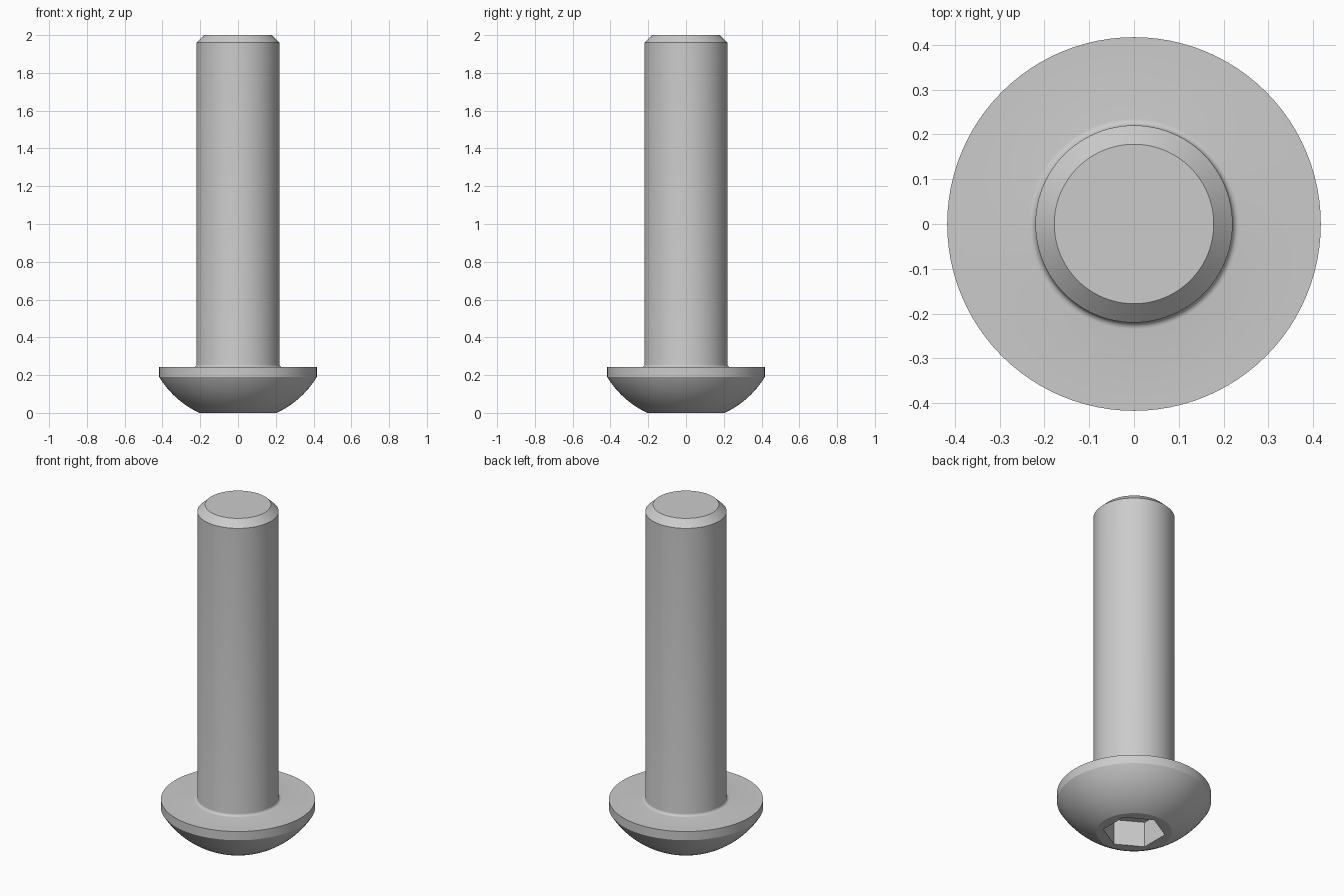
import bpy, bmesh, math

cube = bpy.data.objects.get("Cube")
if cube:
    bpy.data.objects.remove(cube, do_unlink=True)

SEGMENTS = 96
HEAD_R, HEAD_TOP, RIM_Z, FLAT_R = 0.417, 0.242, 0.19, 0.205
SHANK_R, TIP_R, TOP, CHAMFER = 0.22, 0.178, 2.0, 0.04
FILLET = 0.015
SOCKET_R, SOCKET_DEPTH = 0.169, 0.152

steel = bpy.data.materials.new("grey_steel")
steel.use_nodes = True
grey = (0.6, 0.6, 0.6, 1)
steel.diffuse_color = grey
steel.node_tree.nodes["Principled BSDF"].inputs["Base Color"].default_value = grey


def add_object(name, bm):
    bmesh.ops.recalc_face_normals(bm, faces=bm.faces)
    mesh = bpy.data.meshes.new(name)
    bm.to_mesh(mesh)
    bm.free()
    mesh.materials.append(steel)
    obj = bpy.data.objects.new(name, mesh)
    bpy.context.collection.objects.link(obj)
    return obj


def ring(bm, radius, z, sides, turn=0.0):
    return [bm.verts.new((radius * math.cos(a), radius * math.sin(a), z))
            for a in (turn + math.tau * i / sides for i in range(sides))]


def loft(name, profile, sides, turn=0.0):
    """Capped stack of rings following (radius, height) pairs."""
    bm = bmesh.new()
    rings = [ring(bm, r, z, sides, turn) for r, z in profile]
    for low, high in zip(rings, rings[1:]):
        for i in range(sides):
            j = (i + 1) % sides
            bm.faces.new((low[i], low[j], high[j], high[i]))
    bm.faces.new(rings[0])
    bm.faces.new(rings[-1])
    return add_object(name, bm)


# Domed head: a sphere zone between the flat bottom and the rim
centre = (HEAD_R**2 + RIM_Z**2 - FLAT_R**2) / (2 * RIM_Z)
radius = math.hypot(FLAT_R, centre)
start = math.asin(FLAT_R / radius)
end = math.asin(HEAD_R / radius)
profile = []
for i in range(13):
    a = start + (end - start) * i / 12
    profile.append((radius * math.sin(a), centre - radius * math.cos(a)))
profile.append((HEAD_R, HEAD_TOP))

# Small fillet under the shank
for i in range(6):
    a = math.pi / 2 * i / 5
    profile.append((SHANK_R + FILLET * (1 - math.sin(a)),
                    HEAD_TOP + FILLET * (1 - math.cos(a))))

# Plain shank with chamfered tip
profile += [(SHANK_R, TOP - CHAMFER), (TIP_R, TOP)]
bolt = loft("button_head_bolt", profile, SEGMENTS)

# Hexagonal socket cut into the head
cutter = loft("socket_cutter", [(SOCKET_R, -0.1), (SOCKET_R, SOCKET_DEPTH)],
              6, math.pi / 6)
cutter.hide_render = True
cut = bolt.modifiers.new("hex_socket", 'BOOLEAN')
cut.operation = 'DIFFERENCE'
cut.solver = 'EXACT'
cut.object = cutter

bpy.ops.object.select_all(action='DESELECT')
bolt.select_set(True)
bpy.context.view_layer.objects.active = bolt
bpy.ops.object.modifier_apply(modifier=cut.name)
bpy.data.objects.remove(cutter, do_unlink=True)
bpy.ops.object.shade_smooth_by_angle(angle=math.radians(25))
